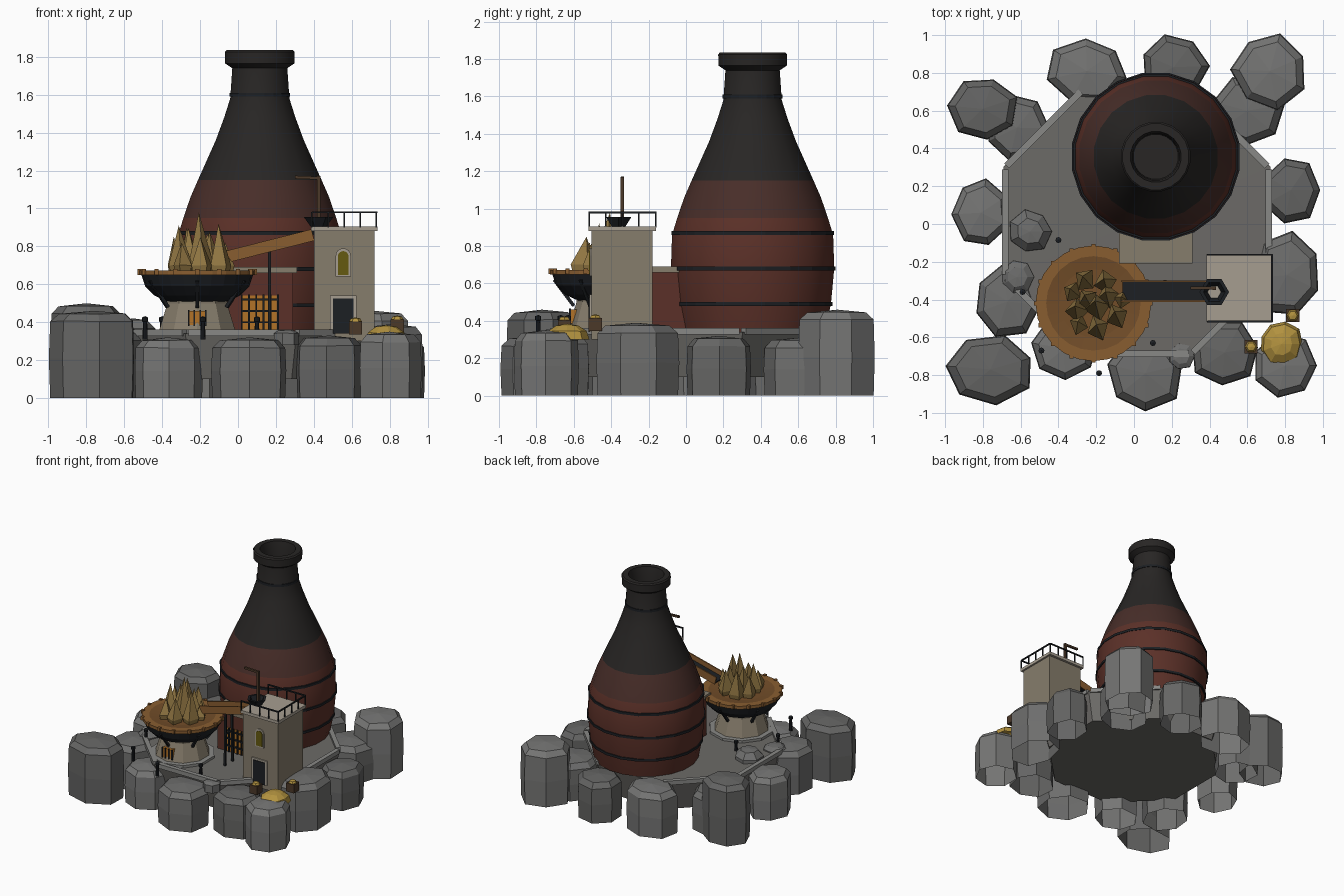
import bpy, bmesh, random
from math import pi, sin, cos, radians
from mathutils import Vector

if "Cube" in bpy.data.objects:
    bpy.data.objects.remove(bpy.data.objects["Cube"])
random.seed(4)

def mat(name, *c):
    m = bpy.data.materials.new(name)
    m.diffuse_color = (*c, 1)
    m.use_nodes = True
    m.node_tree.nodes["Principled BSDF"].inputs["Base Color"].default_value = m.diffuse_color
    return m

ROCKS = [mat("rock_%d" % i, v, v, v * .98) for i, v in enumerate((.13, .155, .18))]
PAVE = mat("paving", .15, .145, .135)
CURB = mat("curb", .25, .25, .24)
BRICK = mat("brick", .105, .03, .021)
BRICK2 = mat("sooty_brick", .065, .027, .022)
SOOT = mat("soot", .021, .019, .018)
IRON = mat("iron", .012, .014, .017)
STONE = mat("tan_stone", .24, .205, .15)
PALE = mat("pale_stone", .38, .34, .28)
COPPER = mat("copper", .25, .11, .03)
RUST = mat("rust", .17, .075, .022)
ORE = mat("ore_spike", .28, .18, .055)
GOLD = mat("gold", .45, .29, .05)
GLOW = mat("glow", .45, .17, .02)
WOOD = mat("wood", .07, .04, .022)
PANE = mat("window_pane", .13, .10, .005)

def finish(name, bm, m):
    bmesh.ops.recalc_face_normals(bm, faces=bm.faces)
    me = bpy.data.meshes.new(name)
    bm.to_mesh(me)
    bm.free()
    ob = bpy.data.objects.new(name, me)
    bpy.context.collection.objects.link(ob)
    me.materials.append(m)
    return ob

def box(name, x0, x1, y0, y1, z0, z1, m):
    bm = bmesh.new()
    for v in bmesh.ops.create_cube(bm, size=1)["verts"]:
        v.co = (x1 if v.co.x > 0 else x0, y1 if v.co.y > 0 else y0, z1 if v.co.z > 0 else z0)
    return finish(name, bm, m)

def lathe(name, profile, seg, x, y, m, wobble=0, stretch=(1, 1), turn=0):
    """Spin (radius, z) points around a vertical axis; radius 0 makes a point."""
    bm = bmesh.new()
    jit = [1 + random.uniform(-wobble, wobble) for _ in range(seg)]
    rings = []
    for r, z in profile:
        if r == 0:
            rings.append([bm.verts.new((x, y, z))])
            continue
        ring = []
        for i in range(seg):
            a = turn + 2 * pi * i / seg
            dz = random.uniform(-.2, .2) * wobble * r * stretch[0] if z > 0 else 0
            ring.append(bm.verts.new((x + r * jit[i] * stretch[0] * cos(a),
                                      y + r * jit[i] * stretch[1] * sin(a), z + dz)))
        rings.append(ring)
    for a, b in zip(rings, rings[1:]):
        for i in range(seg):
            j = (i + 1) % seg
            f = [a[i % len(a)], a[j % len(a)], b[j % len(b)], b[i % len(b)]]
            bm.faces.new(list(dict.fromkeys(f)))
    return finish(name, bm, m)

def beam(name, p, q, w, h, m):
    """Rectangular bar from p to q."""
    p, q = Vector(p), Vector(q)
    bm = bmesh.new()
    bmesh.ops.create_cube(bm, size=1)
    bmesh.ops.scale(bm, vec=(w, h, (q - p).length), verts=bm.verts)
    ob = finish(name, bm, m)
    ob.rotation_mode = 'QUATERNION'
    ob.rotation_quaternion = (q - p).to_track_quat('Z', 'Y')
    ob.location = (p + q) / 2
    return ob

def arch(name, x, y, z, w, h, d, m):
    """Round-topped panel facing the front."""
    pts = [(-w / 2, 0), (w / 2, 0)] + [(w / 2 * cos(pi * i / 8), h - w / 2 + w / 2 * sin(pi * i / 8)) for i in range(9)]
    bm = bmesh.new()
    f = bm.faces.new([bm.verts.new((x + a, y, z + b)) for a, b in pts])
    e = bmesh.ops.extrude_face_region(bm, geom=[f])["geom"]
    bmesh.ops.translate(bm, vec=(0, -d, 0), verts=[v for v in e if isinstance(v, bmesh.types.BMVert)])
    return finish(name, bm, m)

# octagonal platform with low curbs
CX, CY = .015, .01
lathe("platform", [(0, .1), (.70, .1), (.765, .34), (0, .345)], 8, CX, CY, PAVE, turn=pi / 8)
corner = [Vector((CX + .755 * cos(pi / 8 + pi / 4 * i), CY + .755 * sin(pi / 8 + pi / 4 * i), .345)) for i in range(8)]
for i in range(8):
    a, b = corner[i], corner[(i + 1) % 8]
    if i != 1:
        beam("curb", a.lerp(b, .02), a.lerp(b, .98), .035, .035, CURB)

# ring of open-bottomed faceted boulders: x, y, rx, ry, height, turn in degrees
boulders = [(-.80, .61, .185, .17, .50, 20), (-.62, .51, .17, .18, .33, 50), (-.25, .81, .21, .175, .37, 40),
            (.21, .83, .18, .175, .34, 105), (.60, .60, .19, .18, .31, 10), (.72, .81, .20, .20, .46, 75),
            (.83, .18, .155, .18, .32, 0), (.81, -.27, .18, .225, .39, 30), (.80, -.75, .17, .17, .35, 0),
            (.48, -.68, .18, .18, .33, 60), (.06, -.79, .20, .205, .32, -90), (-.37, -.66, .18, .17, .32, 15),
            (-.76, -.77, .23, .18, .46, 20), (-.67, -.41, .18, .19, .36, 45), (-.81, .06, .15, .18, .35, 80)]
for i, (x, y, rx, ry, h, t) in enumerate(boulders):
    lathe("boulder", [(.98, 0), (1.01, h * .45), (.98, h - .055), (.78, h - .015), (0, h)],
          7, x, y, ROCKS[i % 3], .06, (rx, ry), radians(t))
for x, y, r, h in ((-.55, -.04, .115, .09), (-.62, -.28, .09, .05), (.25, -.70, .07, .03)):
    lathe("small_rock", [(r, .28), (r * .98, .33 + h * .4), (r * .6, .33 + h * .9), (0, .33 + h)],
          7, x, y, ROCKS[1], .06)

# bottle kiln, smooth-shaded
KX, KY = .115, .356
kiln = [lathe("kiln_lower", [(0, .34), (.395, .34), (.425, .5), (.442, .68), (.436, .86), (.408, .95)], 20, KX, KY, BRICK, turn=pi / 20),
        lathe("kiln_middle", [(.408, .95), (.37, 1.06), (.33, 1.15)], 20, KX, KY, BRICK2, turn=pi / 20),
        lathe("kiln_neck", [(.33, 1.15), (.235, 1.36), (.19, 1.48), (.158, 1.58), (.147, 1.74), (.185, 1.765),
                            (.186, 1.825), (.177, 1.835), (.135, 1.835), (.125, 1.78), (.12, 1.70), (0, 1.70)],
              20, KX, KY, SOOT, turn=pi / 20)]
for ob in kiln:
    ob.select_set(True)
bpy.context.view_layer.objects.active = kiln[0]
bpy.ops.object.shade_smooth_by_angle(angle=radians(30))
for r, z in ((.426, .49), (.443, .68), (.434, .87), (.156, 1.60)):
    lathe("kiln_band", [(r - .02, z - .01), (r + .006, z - .01), (r + .006, z + .01), (r - .02, z + .01)],
          20, KX, KY, IRON, turn=pi / 20)

# kiln porch with glowing barred gate
box("porch", -.06, .29, -.185, .1, .34, .66, BRICK)
box("porch_cap", -.08, .31, -.21, .05, .66, .69, STONE)
box("gate_glow", .02, .21, -.192, -.18, .35, .54, GLOW)
for i in range(6):
    x = .02 + .038 * i
    box("gate_bar", x - .005, x + .005, -.205, -.193, .35, .545, IRON)
for z in (.40, .46, .52):
    box("gate_rail", .015, .215, -.207, -.193, z - .005, z + .005, IRON)

# loading tower
box("tower", .40, .72, -.505, -.18, .3, .885, STONE)
box("tower_roof", .385, .735, -.52, -.16, .88, .905, PALE)
box("door_frame", .485, .625, -.515, -.50, .34, .54, PALE)
box("door", .50, .61, -.52, -.50, .34, .525, IRON)
arch("window_frame", .555, -.50, .64, .08, .15, .013, PALE)
arch("window_pane", .555, -.50, .65, .056, .125, .018, PANE)
rail = [(.39, -.517), (.73, -.517), (.73, -.163), (.39, -.163)]
for a, b in zip(rail, rail[1:]):
    for t in (0, .25, .5, .75, 1):
        x, y = a[0] + (b[0] - a[0]) * t, a[1] + (b[1] - a[1]) * t
        beam("rail_post", (x, y, .90), (x, y, .98), .008, .008, IRON)
    beam("handrail", (*a, .98), (*b, .98), .01, .01, IRON)
lathe("hopper", [(.042, .905), (.078, .955), (.058, .955), (.036, .906), (.042, .905)], 6, .425, -.36, IRON)
beam("hoist_post", (.425, -.34, .90), (.425, -.34, 1.17), .018, .018, WOOD)
beam("hoist_arm", (.435, -.34, 1.16), (.30, -.34, 1.165), .016, .016, WOOD)

# chute from tower to brazier
A, B = Vector((.395, -.355, .845)), Vector((-.06, -.355, .73))
beam("chute_floor", A, B, .10, .012, IRON)
for s in (-1, 1):
    o = Vector((0, s * .052, .015))
    beam("chute_wall", A + o, B + o, .01, .062, COPPER)
    beam("chute_leg", (.165, -.355 + s * .05, .34), (.165, -.355 + s * .04, .79), .016, .016, IRON)
beam("chute_brace", (.165, -.41, .60), (.165, -.30, .60), .012, .012, IRON)

# brazier: pedestal, bowl, copper rim
BX, BY = -.215, -.42
lathe("brazier_plinth", [(0, .34), (.25, .34), (.25, .362), (0, .362)], 10, BX, BY, CURB, turn=pi / 10)
lathe("brazier_pedestal", [(0, .36), (.21, .36), (.165, .50), (.165, .53), (0, .53)], 10, BX, BY, STONE, turn=pi / 10)
lathe("brazier_bowl", [(0, .505), (.16, .51), (.225, .54), (.275, .59), (.298, .66)], 24, BX, BY, IRON)
lathe("brazier_rim", [(.285, .648), (.306, .648), (.306, .673), (.25, .673)], 24, BX, BY, COPPER)
lathe("ember_bed", [(.25, .673), (.18, .665), (0, .665)], 24, BX, BY, RUST)
for i in range(16):
    a = 2 * pi * i / 16
    x, y = BX + .303 * cos(a), BY + .303 * sin(a)
    box("rim_stud", x - .011, x + .011, y - .011, y + .011, .65, .68, COPPER)
for i in range(6):
    a = -pi / 2 + pi / 3 * i
    d = Vector((cos(a), sin(a), 0))
    c = Vector((BX, BY, 0))
    beam("bowl_strut", c + d * .18 + Vector((0, 0, .48)), c + d * .285 + Vector((0, 0, .62)), .018, .018, IRON)
box("firebox_glow", -.26, -.17, -.618, -.56, .385, .46, GLOW)
for i in range(4):
    x = -.26 + .03 * i
    box("firebox_bar", x - .004, x + .004, -.625, -.615, .38, .465, IRON)

# ore spikes heaped in the bowl: base x, y, tip height, radius; all lean the same way
spikes = [(-.19, -.44, .98, .08), (-.30, -.46, .91, .075), (-.09, -.49, .92, .08), (-.26, -.30, .90, .07),
          (-.15, -.31, .87, .07), (-.19, -.55, .85, .07), (-.33, -.36, .85, .06), (-.06, -.40, .82, .055),
          (-.25, -.40, .90, .07), (-.14, -.38, .88, .07), (-.29, -.53, .82, .06)]
for x, y, h, r in spikes:
    ob = lathe("ore_spike", [(r * .8, .655), (r, .70), (0, h)], 4, x, y, ORE, .12, (.85, .95), random.random() * 3)
    for v in ob.data.vertices:
        k = max(v.co.z - .7, 0)
        v.co.x -= k * .06
        v.co.y += k * .12

# gold heap and crates
lathe("gold_heap", [(.12, .30), (.105, .345), (.06, .375), (0, .385)], 9, .78, -.635, GOLD, .08)
for x, y, z in ((.62, -.65, .335), (.84, -.485, .345)):
    box("crate", x - .035, x + .035, y - .035, y + .035, z, z + .07, WOOD)
    lathe("crate_gold", [(.033, z + .07), (.024, z + .085), (0, z + .09)], 6, x, y, GOLD)

# iron bollards around the yard
for x, y in ((-.59, -.36), (-.49, -.67), (-.185, -.79), (.10, -.63), (-.40, -.085)):
    lathe("bollard", [(0, .31), (.014, .31), (.011, .40), (.016, .405), (.016, .425), (0, .432)], 8, x, y, IRON)
